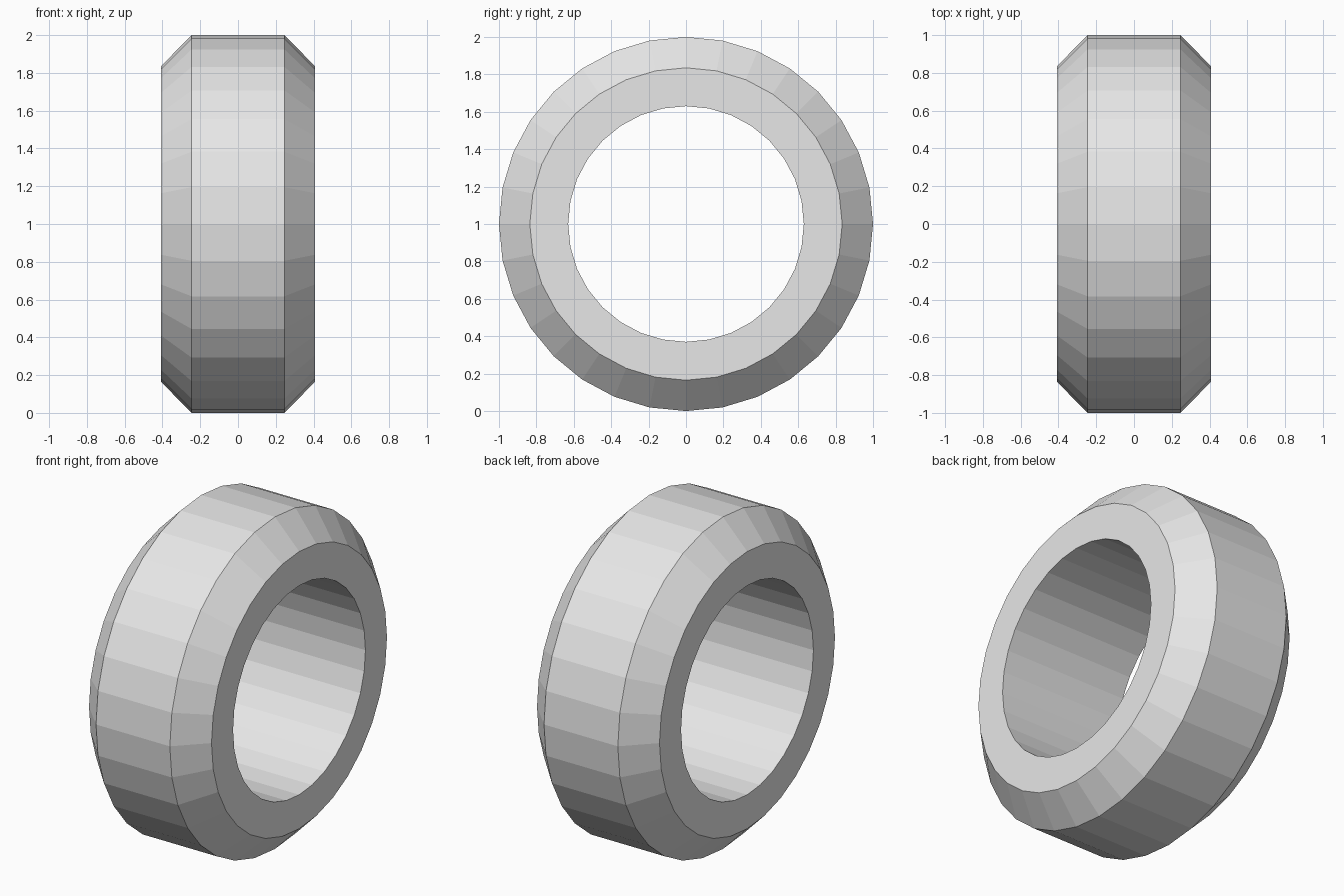
import bpy, bmesh, math

if "Cube" in bpy.data.objects:
    bpy.data.objects.remove(bpy.data.objects["Cube"])

SIDES = 32
# Ring cross-section: (x, radius), revolved about the x axis
PROFILE = [(-0.408, 0.63), (-0.408, 0.835), (-0.246, 1.0),
           (0.246, 1.0), (0.408, 0.835), (0.408, 0.63)]

grey = bpy.data.materials.new("light grey")
grey.diffuse_color = (0.8, 0.8, 0.8, 1)
grey.use_nodes = True
grey.node_tree.nodes["Principled BSDF"].inputs["Base Color"].default_value = grey.diffuse_color

# Chamfered tyre ring with a straight bore
bm = bmesh.new()
rings = []
for i in range(SIDES):
    a = 2 * math.pi * i / SIDES
    rings.append([bm.verts.new((x, r * math.sin(a), 1 + r * math.cos(a)))
                  for x, r in PROFILE])
n = len(PROFILE)
for i in range(SIDES):
    p, q = rings[i], rings[(i + 1) % SIDES]
    for j in range(n):
        k = (j + 1) % n
        bm.faces.new((p[j], p[k], q[k], q[j]))
bmesh.ops.recalc_face_normals(bm, faces=bm.faces)

mesh = bpy.data.meshes.new("tyre")
bm.to_mesh(mesh)
bm.free()
mesh.materials.append(grey)
tyre = bpy.data.objects.new("tyre", mesh)
bpy.context.collection.objects.link(tyre)
